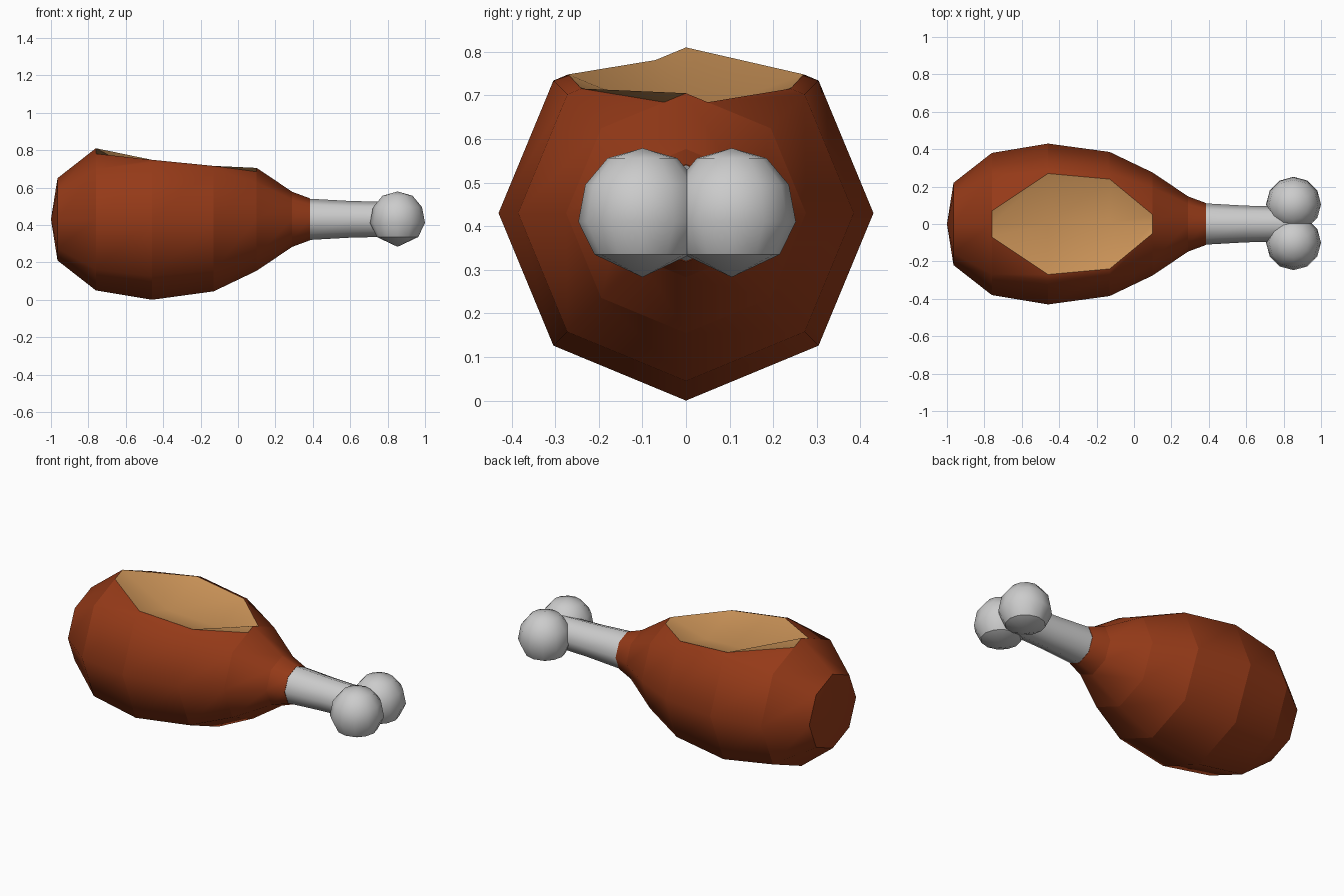
import bpy, bmesh
from math import sin, cos, pi

if "Cube" in bpy.data.objects:
    bpy.data.objects.remove(bpy.data.objects["Cube"])

ZC = 0.43  # height of the leg axis


def material(name, color):
    m = bpy.data.materials.new(name)
    m.diffuse_color = (*color, 1)
    m.use_nodes = True
    m.node_tree.nodes["Principled BSDF"].inputs["Base Color"].default_value = m.diffuse_color
    return m


def finish(bm, name, mat=None):
    for f in bm.faces:
        f.smooth = True
    me = bpy.data.meshes.new(name)
    bm.to_mesh(me)
    bm.free()
    ob = bpy.data.objects.new(name, me)
    bpy.context.collection.objects.link(ob)
    if mat:
        me.materials.append(mat)
    return ob


def lathe(profile, sides, place, skip=lambda i, k: False, sharp=()):
    """Revolve (distance, radius) pairs; place(d, u, v) maps to world space."""
    bm = bmesh.new()
    rings = []
    for d, r in profile:
        if r == 0:
            rings.append([bm.verts.new(place(d, 0, 0))] * sides)
        else:
            rings.append([bm.verts.new(place(d, r * sin(2 * pi * k / sides), r * cos(2 * pi * k / sides)))
                          for k in range(sides)])
    for i in range(len(rings) - 1):
        for k in range(sides):
            if skip(i, k):
                continue
            n = (k + 1) % sides
            quad = [rings[i][k], rings[i][n], rings[i + 1][n], rings[i + 1][k]]
            bm.faces.new(list(dict.fromkeys(quad)))
    if profile[-1][1] > 0:
        bm.faces.new(rings[-1])
    bmesh.ops.recalc_face_normals(bm, faces=bm.faces)
    for i in sharp:
        for k in range(sides):
            e = bm.edges.get((rings[i][k], rings[i][(k + 1) % sides]))
            if e:
                e.smooth = False
    return bm, rings


def along_x(d, u, v):
    return (d, u, ZC + v)


def up_face(bm, verts):
    f = bm.faces.new(verts)
    f.normal_update()
    if f.normal.z < 0:
        f.normal_flip()


skin = material("roast_skin", (0.30, 0.042, 0.009))
tan = material("flesh", (0.61, 0.30, 0.10))

# Meat body, open on top where the bite is
body = [(-1, 0), (-0.965, 0.22), (-0.76, 0.38), (-0.46, 0.43), (-0.13, 0.385),
        (0.10, 0.275), (0.29, 0.147), (0.385, 0.112)]
bm, rings = lathe(body, 8, along_x, lambda i, k: 2 <= i <= 4 and k in (0, 7), range(1, 8))

# Rim of the bite lies on the upper octagon sides
slope = (1 - cos(pi / 4)) / sin(pi / 4)
widths = [0.07, 0.27, 0.24, 0.05]
rim = [(x, w, ZC + r - slope * w) for (x, r), w in zip(body[2:6], widths)]
for side, k in ((1, 1), (-1, 7)):
    lip = [bm.verts.new((x, side * y, z)) for x, y, z in rim]
    for j in range(3):
        up_face(bm, [rings[2 + j][k], rings[3 + j][k], lip[j + 1], lip[j]])
finish(bm, "meat", skin)

# Hollow of the bite
bm = bmesh.new()
mid_z = [0.81, 0.65, 0.635, 0.705]
cols = [[bm.verts.new(p) for p in ((x, -y, z), (x, 0, m), (x, y, z))]
        for (x, y, z), m in zip(rim, mid_z)]
for a, b in zip(cols, cols[1:]):
    for s in (0, 1):
        up_face(bm, [a[s], b[s], b[s + 1], a[s + 1]])
finish(bm, "bitten_flesh", tan)

# Bone shaft
bm, _ = lathe([(0.30, 0.113), (0.385, 0.11), (0.60, 0.098), (0.86, 0.092)], 8, along_x, sharp=(3,))
finish(bm, "bone_shaft")

# Two knobs with a creased lower cap
knob = [(-0.147, 0), (-0.095, 0.11), (-0.02, 0.147), (0.065, 0.131), (0.126, 0.08), (0.149, 0)]
for name, y in (("bone_knob_front", -0.1), ("bone_knob_back", 0.105)):
    bm, _ = lathe(knob, 12, lambda d, u, v: (0.853 + u, y + v, ZC + d), sharp=(1,))
    finish(bm, name)
